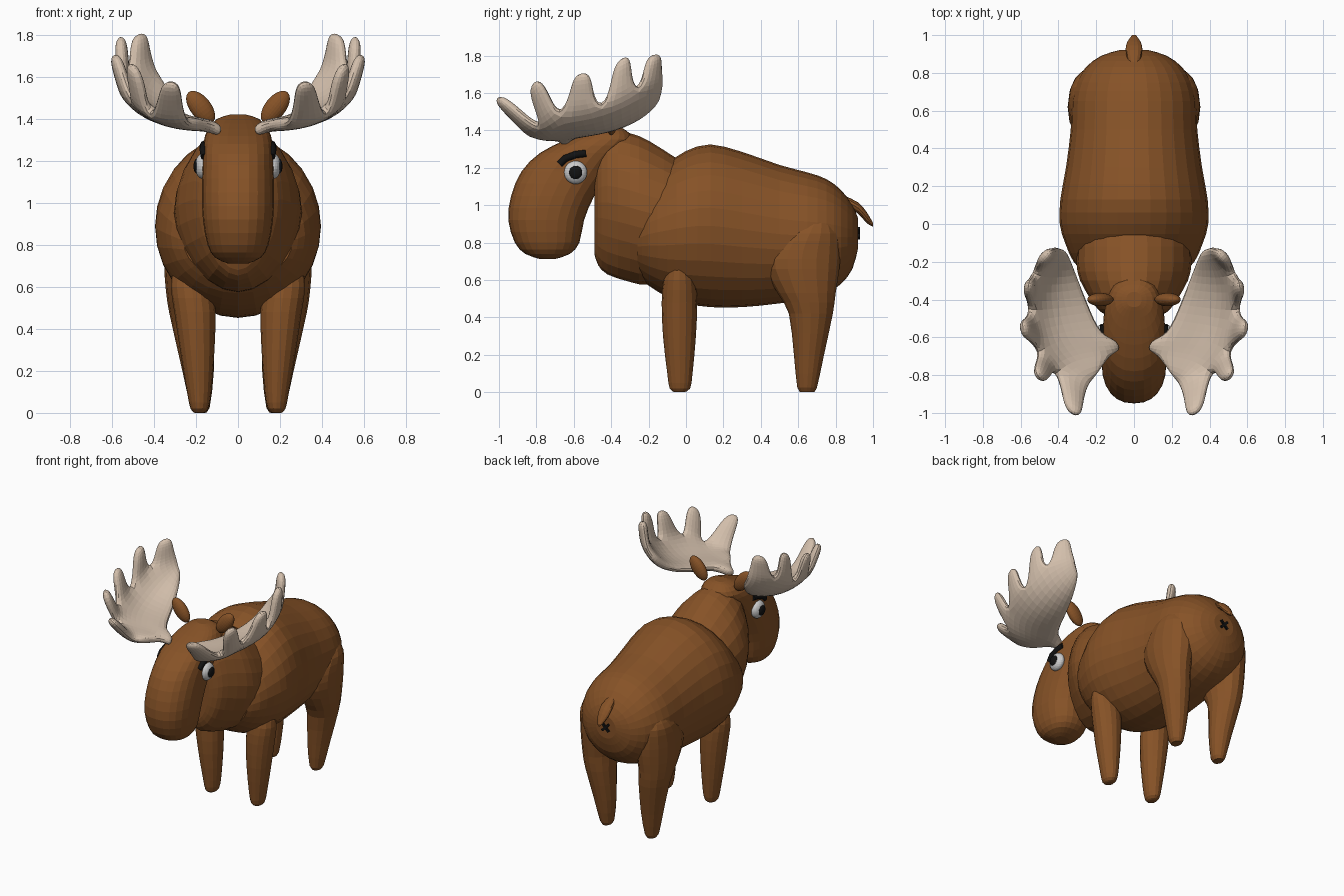
import bpy, bmesh, math
from mathutils import Vector, Matrix

if "Cube" in bpy.data.objects:
    bpy.data.objects.remove(bpy.data.objects["Cube"])


def material(name, rgb):
    m = bpy.data.materials.new(name)
    m.diffuse_color = (*rgb, 1)
    m.use_nodes = True
    m.node_tree.nodes["Principled BSDF"].inputs["Base Color"].default_value = m.diffuse_color
    return m


BROWN = material("brown_hide", (0.24, 0.085, 0.02))
BONE = material("antler_bone", (0.65, 0.52, 0.41))
WHITE = material("eye_white", (0.8, 0.8, 0.8))
BLACK = material("black", (0.006, 0.006, 0.006))


def finish(name, bm, mat):
    bmesh.ops.recalc_face_normals(bm, faces=bm.faces)
    me = bpy.data.meshes.new(name)
    bm.to_mesh(me)
    bm.free()
    me.materials.append(mat)
    ob = bpy.data.objects.new(name, me)
    bpy.context.collection.objects.link(ob)
    return ob


def smooth_sections(secs, steps):
    """Catmull-Rom interpolation between cross-sections."""
    out = []
    for i in range(len(secs) - 1):
        a, b, c, d = (secs[max(i - 1, 0)], secs[i], secs[i + 1],
                      secs[min(i + 2, len(secs) - 1)])
        for k in range(steps):
            t = k / steps
            out.append([q + 0.5 * t * (r - p + t * (2*p - 5*q + 4*r - s + t * (3*(q - r) + s - p)))
                        for p, q, r, s in zip(a, b, c, d)])
    return out + [secs[-1]]


def loft(name, axis, secs, mat=BROWN, n=24, p=2.0, steps=2, side=1):
    """Sections are (position on axis, low, high, x centre, x radius)."""
    bm = bmesh.new()
    rings = []
    for t, lo, hi, xc, rx in smooth_sections(secs, steps):
        ring = []
        for k in range(n):
            a = 2 * math.pi * k / n
            c, s = math.cos(a), math.sin(a)
            x = xc + rx * math.copysign(abs(c) ** (2 / p), c)
            w = (lo + hi) / 2 + (hi - lo) / 2 * math.copysign(abs(s) ** (2 / p), s)
            ring.append(bm.verts.new((side * x, t, w) if axis == "y" else (side * x, w, t)))
        rings.append(ring)
    for r, q in zip(rings, rings[1:]):
        for k in range(n):
            bm.faces.new((r[k], r[(k + 1) % n], q[(k + 1) % n], q[k]))
    bm.faces.new(rings[0])
    bm.faces.new(rings[-1])
    return finish(name, bm, mat)


def ellipsoid(name, loc, size, mat, tilt=0.0):
    bm = bmesh.new()
    bmesh.ops.create_uvsphere(bm, u_segments=24, v_segments=14, radius=1)
    m = Matrix.Translation(loc) @ Matrix.Rotation(tilt, 4, "Y") @ Matrix.Diagonal((*size, 1))
    bmesh.ops.transform(bm, matrix=m, verts=bm.verts)
    return finish(name, bm, mat)


# Torso
loft("body", "y", [
    (-0.26, 0.63, 1.01, 0, 0.26), (-0.20, 0.57, 1.12, 0, 0.32), (-0.10, 0.51, 1.22, 0, 0.365),
    (0.00, 0.475, 1.29, 0, 0.393), (0.13, 0.455, 1.325, 0, 0.39), (0.30, 0.455, 1.285, 0, 0.36),
    (0.50, 0.475, 1.215, 0, 0.335), (0.65, 0.50, 1.175, 0, 0.33), (0.75, 0.53, 1.14, 0, 0.305),
    (0.83, 0.58, 1.08, 0, 0.255), (0.89, 0.66, 1.00, 0, 0.175), (0.92, 0.77, 0.93, 0, 0.08)], n=28)

# Neck with throat
loft("neck", "y", [
    (-0.05, 0.62, 1.25, 0, 0.30), (-0.20, 0.575, 1.345, 0, 0.305), (-0.30, 0.59, 1.385, 0, 0.285),
    (-0.42, 0.63, 1.40, 0, 0.215), (-0.47, 0.68, 1.34, 0, 0.17), (-0.49, 0.74, 1.24, 0, 0.11)],
    p=1.85)

# Head and drooping snout, built from horizontal slices
loft("head", "z", [
    (0.712, -0.78, -0.70, 0, 0.05), (0.74, -0.86, -0.62, 0, 0.11), (0.80, -0.915, -0.57, 0, 0.145),
    (0.92, -0.95, -0.545, 0, 0.167), (1.05, -0.935, -0.49, 0, 0.172), (1.18, -0.88, -0.40, 0, 0.168),
    (1.28, -0.78, -0.33, 0, 0.165), (1.35, -0.64, -0.28, 0, 0.145), (1.40, -0.50, -0.32, 0, 0.10),
    (1.42, -0.44, -0.36, 0, 0.04)], p=2.3)

# Tail
loft("tail", "y", [
    (0.85, 1.00, 1.05, 0, 0.03), (0.92, 0.955, 1.015, 0, 0.045),
    (0.965, 0.905, 0.965, 0, 0.035), (1.0, 0.885, 0.905, 0, 0.01)], n=12)

# Cross mark below the tail
for i, ang in enumerate((45, -45)):
    bm = bmesh.new()
    bmesh.ops.create_cube(bm, size=1)
    m = (Matrix.Translation((0, 0.918, 0.85)) @ Matrix.Rotation(math.radians(ang), 4, "Y")
         @ Matrix.Diagonal((0.075, 0.025, 0.017, 1)))
    bmesh.ops.transform(bm, matrix=m, verts=bm.verts)
    finish(f"rear_cross_bar_{i + 1}", bm, BLACK)

FRONT_LEG = [
    (0.0, -0.06, -0.01, 0.185, 0.02), (0.02, -0.087, 0.022, 0.184, 0.042),
    (0.10, -0.10, 0.035, 0.185, 0.058), (0.30, -0.123, 0.053, 0.194, 0.082),
    (0.48, -0.13, 0.06, 0.205, 0.098), (0.60, -0.12, 0.05, 0.22, 0.10),
    (0.68, -0.09, 0.02, 0.22, 0.085), (0.72, -0.06, -0.01, 0.22, 0.05)]
HIND_LEG = [
    (0.0, 0.62, 0.68, 0.18, 0.02), (0.025, 0.595, 0.70, 0.18, 0.045),
    (0.20, 0.577, 0.738, 0.19, 0.075), (0.42, 0.55, 0.785, 0.215, 0.10),
    (0.53, 0.49, 0.80, 0.225, 0.112), (0.66, 0.42, 0.82, 0.222, 0.128),
    (0.76, 0.43, 0.825, 0.225, 0.125), (0.85, 0.51, 0.815, 0.23, 0.112),
    (0.91, 0.60, 0.78, 0.23, 0.08)]

# Antler sheet: inner edge, dished middle and outer edge with five tines
INNER = [(.20, -.80, 1.375), (.12, -.69, 1.365), (.17, -.59, 1.385),
         (.24, -.42, 1.405), (.31, -.25, 1.46), (.355, -.14, 1.57)]
MIDDLE = [(.22, -.83, 1.38), (.28, -.70, 1.375), (.38, -.62, 1.39),
          (.43, -.44, 1.41), (.44, -.26, 1.49), (.385, -.13, 1.62)]
OUTER = [(.24, -.86, 1.385), (.42, -.77, 1.405), (.50, -.68, 1.48),
         (.55, -.45, 1.51), (.53, -.26, 1.61), (.40, -.12, 1.66)]
TIPS = [(.32, -1.0, 1.57), (.50, -.81, 1.65), (.585, -.555, 1.70),
        (.56, -.34, 1.78), (.47, -.17, 1.80)]
STEM = [(.07, -.675, 1.325), (.09, -.61, 1.355)]


def antler(name, side):
    bm = bmesh.new()

    def vert(p):
        return bm.verts.new((side * p[0], p[1], p[2]))

    rows = [[vert(p) for p in row] for row in (INNER, MIDDLE, OUTER)]
    for r, q in zip(rows, rows[1:]):
        for k in range(5):
            bm.faces.new((r[k], r[k + 1], q[k + 1], q[k]))
    s = [vert(p) for p in STEM]
    bm.faces.new((s[0], s[1], rows[0][2], rows[0][1]))
    for k, tip in enumerate(TIPS):
        a, b, t = Vector(OUTER[k]), Vector(OUTER[k + 1]), Vector(tip)
        base, across = (a + b) / 2, (b - a).normalized()
        prev = (rows[2][k], rows[2][k + 1])
        for f, half in ((0.5, 0.068), (1.07, 0.05)):
            c = base.lerp(t, f)
            cur = (vert(c - across * half), vert(c + across * half))
            bm.faces.new((prev[0], prev[1], cur[1], cur[0]))
            prev = cur
    ob = finish(name, bm, BONE)
    sol = ob.modifiers.new("thickness", "SOLIDIFY")
    sol.thickness, sol.offset = 0.065, 0
    sub = ob.modifiers.new("rounding", "SUBSURF")
    sub.levels = sub.render_levels = 2


def brow(name, side):
    cu = bpy.data.curves.new(name, "CURVE")
    cu.dimensions = "3D"
    cu.bevel_depth, cu.bevel_resolution, cu.use_fill_caps = 0.02, 3, True
    sp = cu.splines.new("POLY")
    pts = [(.158, -.675, 1.22), (.163, -.645, 1.25), (.163, -.59, 1.27), (.16, -.535, 1.277)]
    sp.points.add(len(pts) - 1)
    for p, (x, y, z) in zip(sp.points, pts):
        p.co = (side * x, y, z, 1)
    cu.materials.append(BLACK)
    bpy.context.collection.objects.link(bpy.data.objects.new(name, cu))


# Paired parts
for label, s in (("right", 1), ("left", -1)):
    loft(f"front_leg_{label}", "z", FRONT_LEG, n=16, side=s)
    loft(f"hind_leg_{label}", "z", HIND_LEG, n=16, side=s)
    antler(f"antler_{label}", s)
    ellipsoid(f"ear_{label}", (s * 0.178, -0.40, 1.455), (0.05, 0.035, 0.092), BROWN,
              s * math.radians(38))
    ellipsoid(f"eye_{label}", (s * 0.165, -0.59, 1.175), (0.04, 0.062, 0.062), WHITE)
    ellipsoid(f"pupil_{label}", (s * 0.195, -0.59, 1.175), (0.017, 0.036, 0.036), BLACK)
    brow(f"eyebrow_{label}", s)
